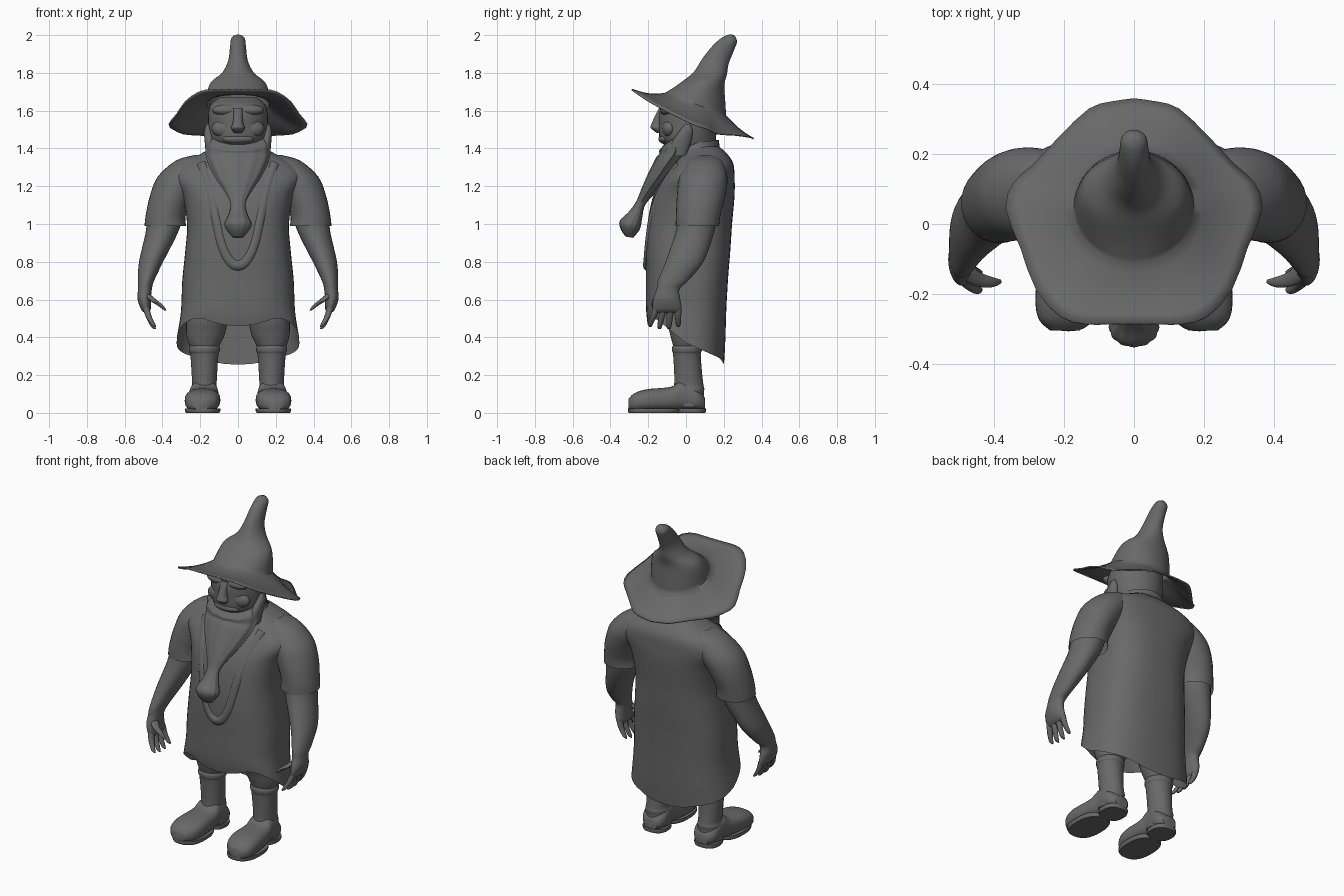
import bpy, bmesh, math
from mathutils import Vector

cube = bpy.data.objects.get("Cube")
if cube:
    bpy.data.objects.remove(cube, do_unlink=True)

grey = bpy.data.materials.new("plain_grey")
grey.use_nodes = True
COLOUR = (0.14, 0.14, 0.14, 1)
grey.diffuse_color = COLOUR
grey.node_tree.nodes["Principled BSDF"].inputs["Base Color"].default_value = COLOUR


def finish(ob, mirror=False):
    """Material, smooth shading and optional mirroring."""
    ob.data.materials.clear()
    ob.data.materials.append(grey)
    bpy.ops.object.select_all(action='DESELECT')
    ob.select_set(True)
    bpy.context.view_layer.objects.active = ob
    bpy.ops.object.shade_smooth_by_angle(angle=math.radians(45))
    if mirror:
        ob.modifiers.new("Mirror", 'MIRROR').use_mirror_merge = False
    return ob


def skin(name, rings, caps=True, mirror=False):
    """Join rings of points into a surface."""
    bm = bmesh.new()
    rows = [[bm.verts.new(p) for p in ring] for ring in rings]
    n = len(rows[0])
    for a, b in zip(rows, rows[1:]):
        for i in range(n):
            j = (i + 1) % n
            bm.faces.new((a[i], a[j], b[j], b[i]))
    if caps:
        bm.faces.new(rows[0])
        bm.faces.new(rows[-1])
    bmesh.ops.recalc_face_normals(bm, faces=bm.faces)
    me = bpy.data.meshes.new(name)
    bm.to_mesh(me)
    bm.free()
    ob = bpy.data.objects.new(name, me)
    bpy.context.collection.objects.link(ob)
    return finish(ob, mirror)


def spline(keys, steps=5):
    """Smooth in-between rings passing through every key ring."""
    keys = [tuple(k) + (0,) * (6 - len(k)) for k in keys]
    padded = [keys[0]] + keys + [keys[-1]]
    out = []
    for p, q, r, s in zip(padded, padded[1:], padded[2:], padded[3:]):
        for k in range(steps):
            t = k / steps
            out.append([0.5 * (2 * b + (c - a) * t + (2 * a - 5 * b + 4 * c - d) * t * t
                               + (3 * b - a - 3 * c + d) * t ** 3)
                        for a, b, c, d in zip(p, q, r, s)])
    return out + [keys[-1]]


def oval(key, n=32, power=2, ripple=0):
    """Oval ring: centre, half width, half depth, tilt about x in degrees."""
    x, y, z, rx, rv, tilt = key
    v = Vector((0, math.cos(math.radians(tilt)), math.sin(math.radians(tilt))))
    pts = []
    for i in range(n):
        a = 2 * math.pi * i / n
        s, c = [math.copysign(abs(f) ** (2 / power), f) for f in (math.sin(a), math.cos(a))]
        w = 1 + ripple * math.cos(n / 4 * a)
        pts.append(Vector((x + rx * s * w, y, z)) - v * rv * c * w)
    return pts


def loft(name, keys, caps=True, mirror=False, **shape):
    return skin(name, [oval(k, **shape) for k in spline(keys)], caps, mirror)


def blob(name, centre, size, mirror=False):
    x, y, z = centre
    a, b, c = size
    keys = [(x, y, z + c * math.cos(t), a * math.sin(t), b * math.sin(t), 0)
            for t in [0.05 + i * 3.04 / 12 for i in range(13)]]
    return skin(name, [oval(k, 20) for k in keys], True, mirror)


# Long tunic, open below: hem drops to the back and scallops over each leg
tunic = []
for key in spline([(0, 0, .37, .325, .22, -24), (0, 0, .54, .302, .214, -8),
                   (0, .005, .7, .295, .217), (0, .01, .85, .28, .224),
                   (0, .02, 1, .27, .224), (0, .042, 1.15, .295, .215),
                   (0, .07, 1.25, .345, .187), (0, .092, 1.32, .3, .158),
                   (0, .095, 1.37, .2, .124), (0, .08, 1.41, .13, .095)]):
    ring = oval(key, 48, 2.6)
    low = max(0, (.6 - key[2]) / .23)
    for p in ring:
        side = min(1, (p.x / .2) ** 2)
        front, back = (min(1, max(0, f / .15)) for f in (-p.y, p.y))
        p.z += low * (.055 * side * front - .025 * (1 - side) * back)
    tunic.append(ring)
skin("tunic", tunic, caps=False)
loft("collar", [(0, .07, 1.36, .18, .13), (0, .06, 1.4, .145, .12),
                (0, .06, 1.43, .135, .115, 8)], caps=False)

# Soft rolled neckline on the chest
half = [(.19, -.027, 1.31), (.155, -.108, 1.21), (.118, -.166, 1.05),
        (.088, -.187, .89), (.046, -.193, .8)]
path = half + [(0, -.197, .775)] + [(-x, y, z) for x, y, z in reversed(half)]
curve = bpy.data.curves.new("neckline", 'CURVE')
curve.dimensions = '3D'
curve.bevel_depth = .032
curve.bevel_resolution = 4
line = curve.splines.new('NURBS')
line.points.add(len(path) - 1)
for point, co in zip(line.points, path):
    point.co = (*co, 1)
line.order_u = 3
line.use_endpoint_u = True
neckline = bpy.data.objects.new("neckline", curve)
bpy.context.collection.objects.link(neckline)
bpy.ops.object.select_all(action='DESELECT')
neckline.select_set(True)
bpy.context.view_layer.objects.active = neckline
bpy.ops.object.convert(target='MESH')
finish(bpy.context.view_layer.objects.active)

# Sleeves, arms and hands
loft("sleeve", [(.2, .1, 1.365, .03, .04), (.235, .1, 1.335, .095, .09),
                (.295, .092, 1.25, .13, .127), (.35, .08, 1.15, .116, .128),
                (.382, .065, 1.05, .106, .118), (.385, .06, .99, .11, .115)],
     caps=False, mirror=True)
loft("arm", [(.385, .06, 1.04, .095, .1), (.405, .045, .95, .085, .102),
             (.46, -.008, .8, .064, .1), (.487, -.068, .7, .043, .08),
             (.493, -.095, .655, .037, .061), (.496, -.102, .6, .035, .072),
             (.488, -.1, .55, .026, .076), (.483, -.1, .53, .012, .062)], mirror=True)
for i in range(4):
    tip = -.188 + .049 * i
    base = -.155 + .037 * i
    drop = .012 * (i in (1, 2))
    loft("finger_%d" % (i + 1),
         [(.488, base, .56, .018, .02), (.473, (base + tip) / 2, .51, .016, .017),
          (.45, tip, .47 - drop, .012, .013), (.438, tip, .455 - drop, .005, .006)],
         mirror=True, n=12)
loft("thumb", [(.488, -.125, .63, .02, .03), (.455, -.155, .6, .022, .022),
               (.412, -.166, .57, .016, .016), (.385, -.165, .543, .006, .007)],
     mirror=True, n=12)

# Trousers and boots
loft("trouser_leg", [(.165, 0, .62, .1, .1), (.165, 0, .5, .108, .105),
                     (.17, .005, .43, .104, .093), (.176, .005, .38, .09, .08),
                     (.178, .005, .34, .07, .068)], mirror=True)
loft("boot_shaft", [(.178, .005, .36, .072, .07), (.178, .005, .345, .082, .079),
                    (.178, .005, .325, .081, .078), (.178, .005, .305, .074, .073),
                    (.178, .012, .2, .067, .074), (.178, .015, .145, .065, .078),
                    (.178, .015, .125, .07, .082), (.178, .015, .1, .07, .079),
                    (.178, .015, .03, .073, .08)], mirror=True)
loft("boot_foot", [(.175, .1, .05, .045, .03, 90), (.176, .06, .07, .074, .058, 90),
                   (.18, -.02, .092, .076, .082, 90), (.183, -.08, .074, .084, .064, 90),
                   (.188, -.2, .066, .094, .06, 90), (.194, -.27, .056, .08, .05, 90),
                   (.198, -.305, .045, .042, .029, 90)], mirror=True, power=2.5)
for name, x, y, rx, ry in (("sole", .187, -.172, .093, .135), ("heel", .177, .03, .077, .075)):
    loft(name, [(x, y, 0, rx * .95, ry * .97), (x, y, .01, rx, ry), (x, y, .024, rx, ry)],
         mirror=True, power=2.5)

# Head and face
loft("head", [(0, .07, 1.33, .1, .09), (0, .035, 1.4, .125, .13),
              (0, .01, 1.45, .148, .148), (0, .012, 1.52, .157, .155),
              (0, .012, 1.59, .157, .154), (0, .025, 1.635, .142, .138),
              (0, .05, 1.67, .1, .09)])
loft("nose", [(0, -.125, 1.615, .026, .018), (0, -.139, 1.57, .024, .026),
              (0, -.151, 1.53, .029, .032), (0, -.156, 1.508, .037, .031),
              (0, -.138, 1.483, .022, .017)], n=20)
blob("brow", (.058, -.1, 1.603), (.08, .038, .03), True)
blob("cheek", (.062, -.088, 1.505), (.078, .04, .05), True)
blob("mouth", (0, -.112, 1.45), (.085, .034, .026))

# Beard gathered into a hanging tuft
loft("beard", [(0, -.035, 1.465, .135, .085, 28), (0, -.05, 1.44, .162, .1, 28),
               (0, -.06, 1.38, .168, .08, 5), (0, -.1, 1.32, .155, .066, -20),
               (0, -.155, 1.24, .115, .052, -30), (0, -.2, 1.175, .072, .037, -30),
               (0, -.24, 1.11, .04, .025, -20), (0, -.268, 1.05, .05, .038, -20),
               (0, -.295, 1, .071, .056, -20), (0, -.305, .965, .056, .046, -20),
               (0, -.3, .93, .028, .02, -10)],
     n=48, ripple=.025)
loft("sideburn", [(.157, .01, 1.53, .01, .014), (.156, 0, 1.49, .023, .036),
                  (.15, -.025, 1.43, .026, .05), (.145, -.04, 1.36, .024, .04)], mirror=True)

# Hat: wavy brim blending into a bent crown
edge = [(0, -.285, 1.715), (.07, -.285, 1.715), (.14, -.285, 1.715), (.21, -.265, 1.7),
        (.28, -.19, 1.65), (.325, -.07, 1.585), (.368, .045, 1.53), (.345, .12, 1.505),
        (.29, .17, 1.48), (.21, .255, 1.475), (.13, .33, 1.465), (.07, .35, 1.46),
        (0, .36, 1.455)]
edge = [Vector(p[:3]) for p in spline(edge, 2)]
edge += [Vector((-p.x, p.y, p.z)) for p in reversed(edge[1:-1])]
crown = [oval(k, len(edge)) for k in spline(
    [(0, .05, 1.635, .172, .172, -20), (0, .092, 1.74, .15, .112, -8),
     (0, .13, 1.8, .085, .087, -5), (0, .158, 1.865, .052, .07, -12),
     (0, .206, 1.94, .042, .052, -25), (0, .241, 1.98, .036, .034, -32),
     (0, .252, 1.996, .015, .013, -32)])]
brim = []
for k in range(6):
    t = k / 6
    sag = Vector((0, 0, -.012 * math.sin(math.pi * t)))
    brim.append([a.lerp(b, t) + sag for a, b in zip(edge, crown[0])])
hat = skin("hat", brim + crown, caps=False)
skin("hat_tip", [crown[-1], [p.lerp(Vector((0, .255, 2)), .8) for p in crown[-1]]])
thick = hat.modifiers.new("Solidify", 'SOLIDIFY')
thick.thickness = .008
thick.offset = -1
